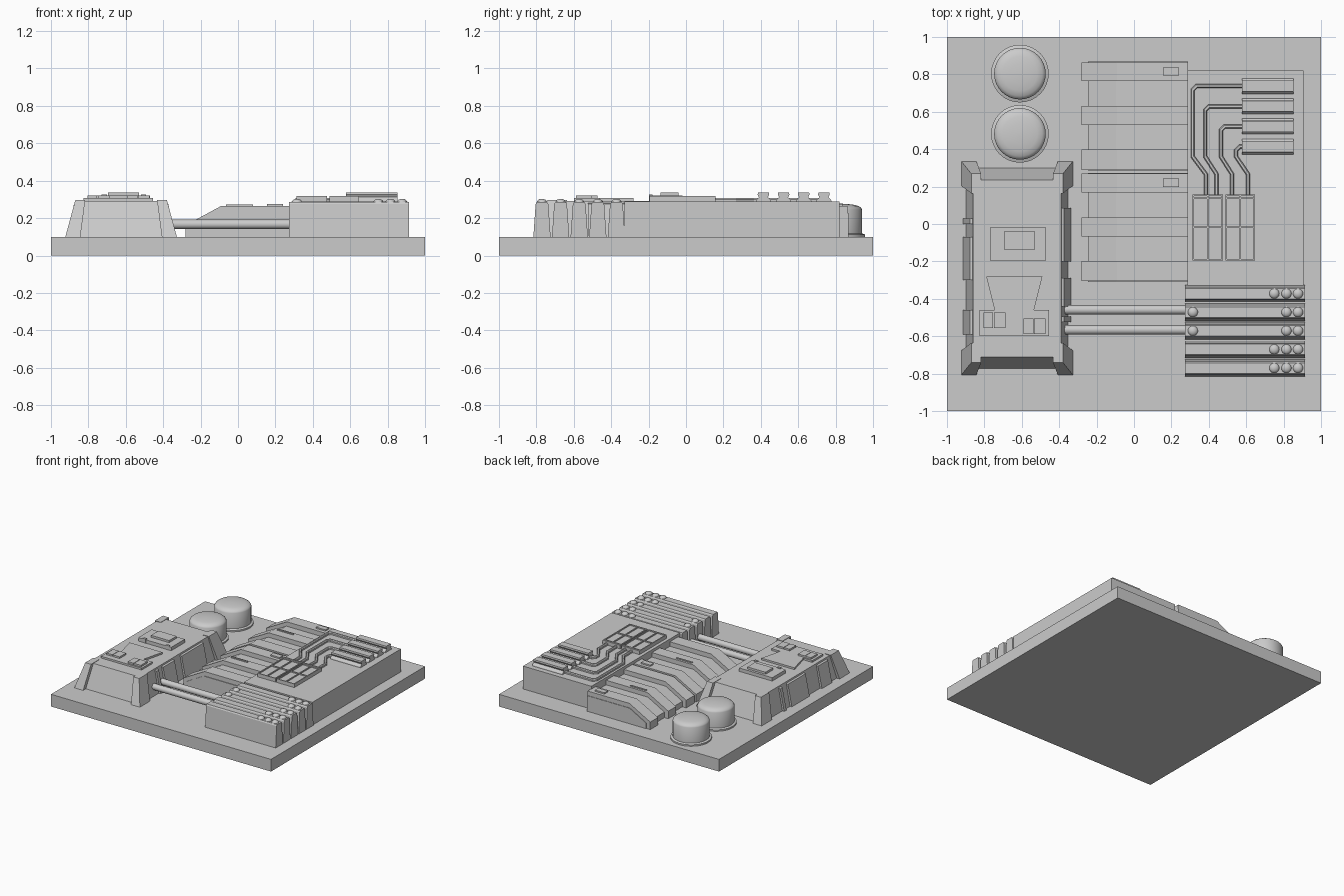
import bpy, bmesh, math
from mathutils import Vector

if "Cube" in bpy.data.objects:
    bpy.data.objects.remove(bpy.data.objects["Cube"])


def finish(name, bm, smooth=False):
    bmesh.ops.recalc_face_normals(bm, faces=bm.faces)
    me = bpy.data.meshes.new(name)
    bm.to_mesh(me)
    bm.free()
    ob = bpy.data.objects.new(name, me)
    bpy.context.collection.objects.link(ob)
    if smooth:
        bpy.ops.object.select_all(action='DESELECT')
        ob.select_set(True)
        bpy.context.view_layer.objects.active = ob
        bpy.ops.object.shade_smooth_by_angle(angle=math.radians(35))
    return ob


def loft(name, rings, closed=False, smooth=False):
    """Skin a list of equal-length point rings and cap both ends."""
    bm = bmesh.new()
    vs = [[bm.verts.new(p) for p in r] for r in rings]
    n = len(vs[0])
    for a, b in zip(vs, vs[1:]):
        for i in range(n):
            bm.faces.new((a[i], a[(i + 1) % n], b[(i + 1) % n], b[i]))
    bm.faces.new(vs[0])
    bm.faces.new(vs[-1])
    return finish(name, bm, smooth)


def rect(x0, x1, y0, y1, z):
    return [(x0, y0, z), (x1, y0, z), (x1, y1, z), (x0, y1, z)]


def box(name, x0, x1, y0, y1, z0, z1):
    return loft(name, [rect(x0, x1, y0, y1, z0), rect(x0, x1, y0, y1, z1)])


def prism_y(name, prof, y0, y1):
    return loft(name, [[(x, y, z) for x, z in prof] for y in (y0, y1)])


def prism_x(name, prof, x0, x1):
    return loft(name, [[(x, y, z) for y, z in prof] for x in (x0, x1)])


def lathe(name, cx, cy, prof, n=32):
    rings = [[(cx + r * math.cos(2 * math.pi * i / n), cy + r * math.sin(2 * math.pi * i / n), z)
              for i in range(n)] for r, z in prof]
    return loft(name, rings, smooth=True)


# base plate
box("base_plate", -1, 1, -1, 1, 0, 0.1)

# tapered building with four corner buttresses
BX, BY = -0.625, -0.236
loft("building_body", [rect(-0.897, -0.353, -0.772, 0.30, 0.1), rect(-0.86, -0.39, -0.71, 0.236, 0.292)])
for sx in (-1, 1):
    for sy in (-1, 1):
        def corner(a0, a1, b0, b1, z):
            return rect(BX + sx * a0, BX + sx * a1, BY + sy * b0, BY + sy * b1, z)
        loft("corner_buttress", [corner(0.218, 0.298, 0.44, 0.571, 0.1), corner(0.192, 0.245, 0.40, 0.505, 0.296)])
    # sloping wall panels
    spans = [(-0.30, -0.07), (0.0, 0.03), (-0.59, -0.46)] if sx < 0 else [(-0.2, 0.085), (-0.44, -0.29), (-0.525, -0.495)]
    for y0, y1 in spans:
        loft("wall_panel", [[(BX + sx * a, y, z) for a, z in ((0.24, 0.1), (0.289, 0.1), (0.252, 0.275), (0.22, 0.285))]
                            for y in (y0, y1)])

# roof fittings of the building
box("roof_hatch", -0.77, -0.47, -0.195, -0.02, 0.285, 0.32)
box("roof_hatch_cap", -0.695, -0.53, -0.137, -0.04, 0.315, 0.337)
for x in (-0.715, -0.505):
    box("hatch_hinge", x - 0.014, x + 0.014, -0.197, -0.18, 0.29, 0.327)
outline = [(-0.825, -0.6), (-0.455, -0.6), (-0.455, -0.46), (-0.535, -0.46), (-0.49, -0.28),
           (-0.79, -0.28), (-0.745, -0.46), (-0.825, -0.46)]
loft("roof_plate", [[(x, y, z) for x, y in outline] for z in (0.285, 0.307)])
for x0, y0 in ((-0.805, -0.555), (-0.59, -0.587)):
    box("roof_unit", x0, x0 + 0.052, y0, y0 + 0.083, 0.3, 0.321)
    box("roof_unit", x0 + 0.056, x0 + 0.118, y0, y0 + 0.083, 0.3, 0.321)

# round tanks with shallow domes
for cy in (0.804, 0.482):
    prof = [(0.154, 0.1), (0.154, 0.112), (0.138, 0.118), (0.138, 0.245), (0.133, 0.254)]
    prof += [(0.133 * math.cos(t), 0.254 + 0.024 * math.sin(t)) for t in (0.45, 0.8, 1.15, 1.5)]
    lathe("storage_tank", -0.61, cy, prof)

# ribbed ramps
core = [(-0.245, 0.1), (-0.245, 0.145), (-0.095, 0.228), (0.29, 0.228), (0.29, 0.1)]
rib = [(-0.28, 0.1), (-0.28, 0.162), (-0.09, 0.265), (0.29, 0.265), (0.29, 0.1)]
for off in (0, -0.595):
    prism_y("ramp_core", core, 0.285 + off, 0.868 + off)
    for y0, y1 in ((0.764, 0.864), (0.528, 0.63), (0.29, 0.397)):
        prism_y("ramp_rib", rib, y0 + off, y1 + off)
    box("ramp_box", 0.155, 0.24, 0.793 + off, 0.837 + off, 0.25, 0.276)
    box("ramp_strip", -0.065, 0.08, 0.6 + off, 0.613 + off, 0.25, 0.272)

# main block
box("main_block", 0.285, 0.907, -0.33, 0.82, 0.1, 0.288)

# radiator fins with rounded studs
for i in range(5):
    y = -0.372 - 0.0995 * i
    prof = [(y - 0.046, 0.1), (y - 0.034, 0.275), (y - 0.028, 0.285), (y + 0.028, 0.285),
            (y + 0.034, 0.275), (y + 0.046, 0.1)]
    prism_x("radiator_fin", prof, 0.273, 0.914)
    for x in ((0.315, 0.815, 0.877) if i in (1, 2) else (0.75, 0.815, 0.877)):
        dome = [(0.027, 0.28)] + [(0.027 * math.cos(t), 0.285 + 0.018 * math.sin(t)) for t in (0.1, 0.5, 0.9, 1.25, 1.5)]
        lathe("fin_stud", x, y, dome, 16)

# connecting rods
for y in (-0.459, -0.566):
    ring = [(y + 0.025 * math.cos(a * math.pi / 8), 0.167 + 0.025 * math.sin(a * math.pi / 8)) for a in range(16)]
    loft("connecting_rod", [[(x, py, z) for py, z in ring] for x in (-0.39, 0.29)], smooth=True)


# vents, each feeding one conduit
def conduit(name, pts, w=0.0105):
    rings = []
    for i, p in enumerate(pts):
        p = Vector(p)
        d0 = (p - Vector(pts[i - 1])).normalized() if i else None
        d1 = (Vector(pts[i + 1]) - p).normalized() if i < len(pts) - 1 else d0
        d0 = d0 or d1
        t = (d0 + d1).normalized()
        n = Vector((-t.y, t.x)) / max(t.dot(d1), 0.3)
        ring = []
        for s, z in ((-1, 0.28), (-1, 0.3), (-0.5, 0.307), (0.5, 0.307), (1, 0.3), (1, 0.28)):
            q = p + n * w * s
            ring.append((q.x, q.y, z))
        rings.append(ring)
    loft(name, rings)


for i, (xv, xb) in enumerate(((0.314, 0.385), (0.381, 0.442), (0.465, 0.525), (0.546, 0.61))):
    y = 0.737 - 0.1077 * i
    prof = [(y - 0.043, 0.28), (y - 0.04, 0.295), (y - 0.024, 0.312), (y - 0.031, 0.325), (y - 0.029, 0.337),
            (y + 0.029, 0.337), (y + 0.031, 0.325), (y + 0.024, 0.312), (y + 0.04, 0.295), (y + 0.043, 0.28)]
    prism_x("vent", prof, 0.578, 0.852)
    conduit("conduit", [(0.6, y), (xv + 0.02, y), (xv, y - 0.02), (xv, 0.36), (xb, 0.265), (xb, 0.14)])

# framed grid panels
for x0, x1 in ((0.312, 0.477), (0.488, 0.648)):
    xm = (x0 + x1) / 2
    box("panel_bed", x0, x1, -0.195, 0.158, 0.28, 0.309)
    for x in (x0 + 0.004, xm, x1 - 0.004):
        box("panel_bar_long", x - 0.004, x + 0.004, -0.195, 0.158, 0.3, 0.318)
    for y in (-0.191, -0.018, 0.138, 0.154):
        box("panel_bar_cross", x0, x1, y - 0.004, y + 0.004, 0.3, 0.318)
